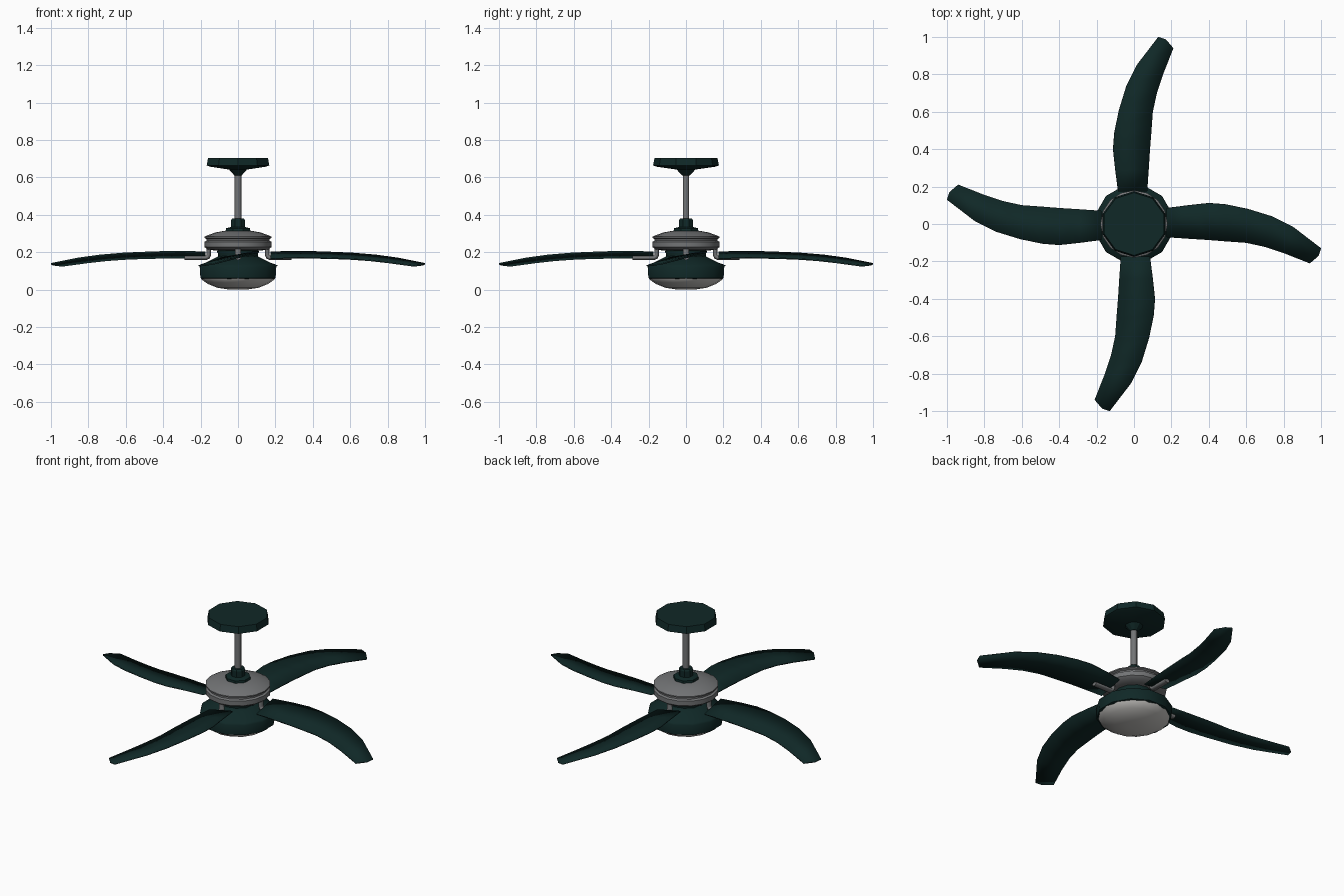
import bpy, bmesh, math

if "Cube" in bpy.data.objects:
    bpy.data.objects.remove(bpy.data.objects["Cube"])


def material(name, rgb):
    m = bpy.data.materials.new(name)
    m.diffuse_color = (*rgb, 1)
    m.use_nodes = True
    m.node_tree.nodes["Principled BSDF"].inputs["Base Color"].default_value = m.diffuse_color
    return m


TEAL = material("dark teal", (0.005, 0.021, 0.020))
GREY = material("brushed grey", (0.17, 0.175, 0.18))
GLASS = material("pale glass", (0.55, 0.54, 0.52))


def link(name, data, mat, turn=0.0):
    data.materials.append(mat)
    ob = bpy.data.objects.new(name, data)
    ob.rotation_euler.z = turn
    bpy.context.collection.objects.link(ob)
    return ob


def lathe(name, profile, sides, mat, smooth=40, turn=0.0):
    """Revolve (radius, z) points, listed top to bottom, and cap both ends."""
    bm = bmesh.new()
    rings = []
    for r, z in profile:
        ring = []
        for i in range(sides):
            a = 2 * math.pi * i / sides
            ring.append(bm.verts.new((r * math.cos(a), r * math.sin(a), z)))
        rings.append(ring)
    for up, low in zip(rings, rings[1:]):
        for i in range(sides):
            j = (i + 1) % sides
            bm.faces.new((up[i], low[i], low[j], up[j]))
    bm.faces.new(rings[0])
    bm.faces.new(rings[-1][::-1])
    me = bpy.data.meshes.new(name)
    bm.to_mesh(me)
    bm.free()
    me.shade_smooth()
    me.set_sharp_from_angle(angle=math.radians(smooth))
    return link(name, me, mat, turn)


# Ceiling canopy, down rod and collar
lathe("ceiling_canopy", [(0.168, 0.705), (0.176, 0.665), (0.16, 0.658),
                         (0.05, 0.642), (0.02, 0.61)], 10, TEAL, 25, math.radians(18))
lathe("down_rod", [(0.018, 0.64), (0.018, 0.36)], 10, GREY)
lathe("rod_collar", [(0.034, 0.38), (0.04, 0.372), (0.04, 0.335),
                     (0.07, 0.328), (0.072, 0.308)], 8, TEAL, 25, math.radians(22.5))

# Motor housing with a groove around its side
lathe("motor_housing", [(0.075, 0.314), (0.12, 0.306), (0.165, 0.290),
                        (0.18, 0.283), (0.18, 0.276), (0.168, 0.270),
                        (0.168, 0.262), (0.18, 0.256), (0.18, 0.228),
                        (0.165, 0.216), (0.12, 0.208)], 16, GREY)

# Hub, lamp housing and glass bowl
lathe("hub", [(0.11, 0.212), (0.105, 0.165)], 12, TEAL)
lathe("lamp_housing", [(0.105, 0.180), (0.13, 0.168), (0.205, 0.132),
                       (0.212, 0.122), (0.208, 0.062), (0.19, 0.056)], 12, TEAL, 40, math.radians(15))
lathe("lamp_bowl", [(0.20, 0.064), (0.195, 0.054), (0.16, 0.030),
                    (0.11, 0.010), (0.05, 0.001), (0.015, 0.0)], 16, GLASS, 50)

# Blade outline: matching points on the trailing (high) and leading (low) edge
HIGH = [(0.175, 0.085, 0.200), (0.29, 0.10, 0.203), (0.40, 0.112, 0.202),
        (0.49, 0.105, 0.199), (0.61, 0.080, 0.194), (0.74, 0.040, 0.183),
        (0.85, -0.015, 0.168), (1.0, -0.13, 0.138)]
LOW = [(0.175, -0.070, 0.168), (0.29, -0.078, 0.170), (0.40, -0.085, 0.170),
       (0.50, -0.093, 0.168), (0.60, -0.10, 0.164), (0.70, -0.122, 0.157),
       (0.80, -0.155, 0.146), (0.94, -0.21, 0.127)]
TIP = (0.987, -0.17, 0.133)


def blade(name, turn):
    n = len(HIGH)
    faces = [(i, n + i, n + i + 1, i + 1) for i in range(n - 1)]
    faces.append((n - 1, 2 * n - 1, 2 * n))
    me = bpy.data.meshes.new(name)
    me.from_pydata(HIGH + LOW + [TIP], [], faces)
    me.shade_smooth()
    me.set_sharp_from_angle(angle=math.radians(30))
    ob = link(name, me, TEAL, turn)
    mod = ob.modifiers.new("thickness", "SOLIDIFY")
    mod.thickness = 0.008
    mod.offset = 0
    mod.use_even_offset = True


def bracket(name, turn):
    """Bent arm from the motor down and out under the blade."""
    cu = bpy.data.curves.new(name, "CURVE")
    cu.dimensions = "3D"
    cu.bevel_depth = 0.012
    cu.bevel_resolution = 1
    cu.use_fill_caps = True
    path = [(0.156, 0.225), (0.156, 0.186), (0.160, 0.175), (0.171, 0.170), (0.285, 0.170)]
    sp = cu.splines.new("POLY")
    sp.points.add(len(path) - 1)
    for p, (x, z) in zip(sp.points, path):
        p.co = (x, 0, z, 1)
    ob = link(name, cu, GREY, turn)
    ob.scale.y = 1.5


# Four blades with their brackets
for k in range(4):
    blade(f"blade_{k + 1}", k * math.pi / 2)
    bracket(f"blade_bracket_{k + 1}", k * math.pi / 2)
